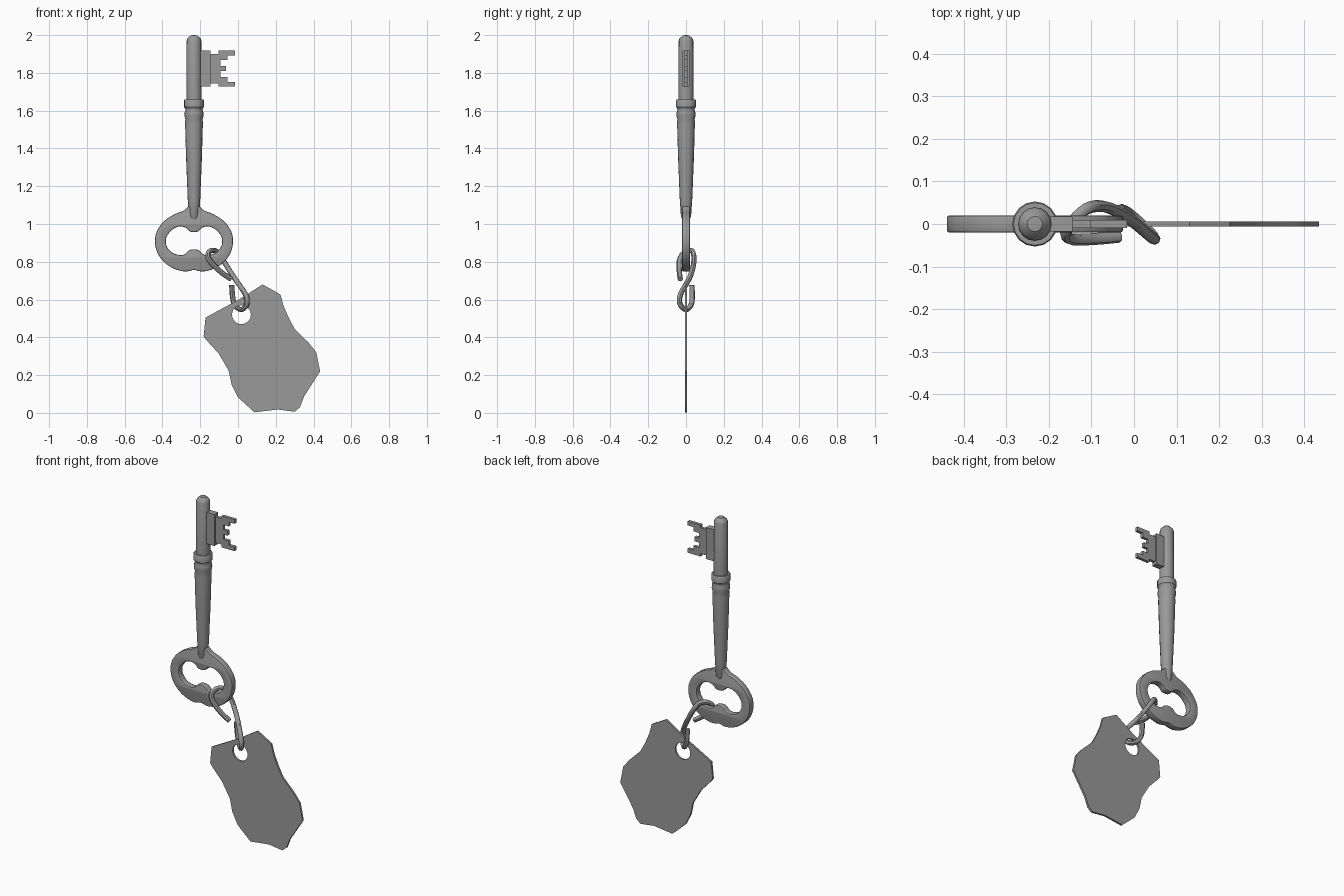
import bpy, bmesh, math
from mathutils import Vector

if "Cube" in bpy.data.objects:
    bpy.data.objects.remove(bpy.data.objects["Cube"])

steel = bpy.data.materials.new("grey metal")
steel.use_nodes = True
GREY = (0.32, 0.32, 0.32, 1)
steel.diffuse_color = GREY
steel.node_tree.nodes["Principled BSDF"].inputs["Base Color"].default_value = GREY

KEY_X = -0.233  # axis of the key


def finish(obj, angle=35):
    for o in bpy.context.selected_objects:
        o.select_set(False)
    obj.select_set(True)
    bpy.context.view_layer.objects.active = obj
    if obj.type == 'CURVE':
        bpy.ops.object.convert(target='MESH')
        obj = bpy.context.object
        bm = bmesh.new()
        bm.from_mesh(obj.data)
        bmesh.ops.remove_doubles(bm, verts=bm.verts, dist=0.0002)
        bmesh.ops.recalc_face_normals(bm, faces=bm.faces)
        bm.to_mesh(obj.data)
        bm.free()
    obj.data.materials.clear()
    obj.data.materials.append(steel)
    bpy.ops.object.shade_smooth_by_angle(angle=math.radians(angle))
    return obj


def smooth_path(points, steps, closed):
    """Catmull-Rom curve through the points."""
    p = [Vector(q) for q in points]
    n = len(p)
    pick = (lambda i: p[i % n]) if closed else (lambda i: p[max(0, min(n - 1, i))])
    out = []
    for i in range(n if closed else n - 1):
        a, b, c, d = (pick(i + k) for k in (-1, 0, 1, 2))
        for s in range(steps):
            t = s / steps
            out.append(0.5 * (2 * b + (c - a) * t + (2 * a - 5 * b + 4 * c - d) * t ** 2
                              + (3 * b - a - 3 * c + d) * t ** 3))
    return out if closed else out + [p[-1]]


def add_spline(curve, points, closed):
    sp = curve.splines.new('POLY')
    sp.points.add(len(points) - 1)
    for v, q in zip(sp.points, points):
        v.co = (*q, 0, 1) if len(q) == 2 else (*q, 1)
    sp.use_cyclic_u = closed


def plate(name, loops, half, bevel=0.0):
    """Flat upright plate; loops after the first are holes."""
    cu = bpy.data.curves.new(name, 'CURVE')
    cu.dimensions = '2D'
    cu.fill_mode = 'BOTH'
    cu.extrude = half - bevel
    cu.bevel_depth = bevel
    cu.bevel_resolution = 1
    cu.offset = -bevel
    for loop in loops:
        add_spline(cu, loop, True)
    obj = bpy.data.objects.new(name, cu)
    bpy.context.collection.objects.link(obj)
    obj.rotation_euler.x = math.pi / 2
    return finish(obj)


def mirrored(half):
    """Full symmetric loop from its right half, whose ends lie on the axis."""
    full = half + [(-x, z) for x, z in half[-2:0:-1]]
    return [(x + KEY_X, z) for x, z in full]


# Key shaft: turned profile with rounded tip, collar, bead and taper
profile = [(0, 2), (0.018, 1.998), (0.034, 1.983), (0.039, 1.97), (0.04, 1.66),
           (0.05, 1.66), (0.053, 1.655), (0.053, 1.62), (0.047, 1.612), (0.045, 1.605),
           (0.05, 1.59), (0.051, 1.575), (0.046, 1.555), (0.047, 1.53), (0.042, 1.35),
           (0.033, 1.13), (0.027, 1.04), (0.018, 1.02), (0, 1.015)]
bm = bmesh.new()
vs = [bm.verts.new((r, 0, z)) for r, z in profile]
es = [bm.edges.new(pair) for pair in zip(vs, vs[1:])]
bmesh.ops.spin(bm, geom=vs + es, cent=(0, 0, 0), axis=(0, 0, 1), angle=math.tau, steps=16)
bmesh.ops.remove_doubles(bm, verts=bm.verts, dist=0.0005)
bmesh.ops.recalc_face_normals(bm, faces=bm.faces)
me = bpy.data.meshes.new("key_shaft")
bm.to_mesh(me)
bm.free()
shaft = bpy.data.objects.new("key_shaft", me)
bpy.context.collection.objects.link(shaft)
shaft.location.x = KEY_X
finish(shaft)

# Key bow: rounded ring with a two-lobed opening
outer = [(0, 1.1), (0.03, 1.092), (0.055, 1.07), (0.1, 1.053), (0.155, 1.018),
         (0.195, 0.965), (0.207, 0.91), (0.195, 0.85), (0.16, 0.8), (0.11, 0.765),
         (0.06, 0.75), (0.03, 0.75), (0, 0.757)]
inner = [(0, 0.957), (0.025, 0.962), (0.042, 0.98), (0.078, 0.987), (0.118, 0.968),
         (0.146, 0.93), (0.147, 0.89), (0.125, 0.855), (0.09, 0.838), (0.052, 0.838),
         (0.027, 0.86), (0, 0.866)]
plate("key_bow", [smooth_path(mirrored(h), 3, True) for h in (outer, inner)], 0.02, 0.006)

# Key bit: thick root and thin notched blade, mirrored about its middle
MID = 1.823
upper = [(-0.15, 0.078), (-0.103, 0.078), (-0.103, 0.095), (-0.017, 0.095),
         (-0.017, 0.07), (-0.055, 0.07), (-0.055, 0.044), (-0.092, 0.044),
         (-0.092, 0.014), (-0.064, 0.014)]
blade = [(x, MID + z) for x, z in upper] + [(x, MID - z) for x, z in reversed(upper)]
plate("bit_blade", [blade], 0.009)
root = [(x, MID + z) for x, z in ((-0.21, -0.095), (-0.145, -0.095), (-0.145, 0.095), (-0.21, 0.095))]
plate("bit_root", [root], 0.018)

# Tag: thin hide-shaped plate with a round hole
hide = [(0.13, 0.68), (0.225, 0.627), (0.24, 0.57), (0.268, 0.505), (0.3, 0.445),
        (0.373, 0.373), (0.415, 0.32), (0.435, 0.22), (0.35, 0.087), (0.328, 0.03),
        (0.3, 0.006), (0.21, 0.018), (0.087, 0.003), (0.066, 0.022), (0, 0.082),
        (-0.034, 0.15), (-0.05, 0.225), (-0.103, 0.315), (-0.172, 0.39),
        (-0.182, 0.405), (-0.172, 0.505), (0.008, 0.602)]
hole = [(0.018 + 0.05 * math.cos(a), 0.52 + 0.05 * math.sin(a))
        for a in (math.tau * i / 20 for i in range(20))]
plate("tag", [hide, hole], 0.006)

# S-shaped wire hook joining the bow and the tag
wire = [(-0.035, -0.03, 0.708), (-0.09, -0.035, 0.745), (-0.145, -0.036, 0.8),
        (-0.16, -0.022, 0.835), (-0.145, 0.005, 0.858), (-0.113, 0.035, 0.855),
        (-0.075, 0.042, 0.802), (-0.03, 0.025, 0.73), (0.005, 0, 0.68),
        (0.037, -0.027, 0.632), (0.048, -0.035, 0.592), (0.038, -0.022, 0.56),
        (0.012, 0.003, 0.547), (-0.015, 0.026, 0.57), (-0.028, 0.033, 0.61),
        (-0.033, 0.031, 0.677)]
cu = bpy.data.curves.new("hook", 'CURVE')
cu.dimensions = '3D'
cu.bevel_depth = 0.014
cu.bevel_resolution = 2
cu.use_fill_caps = True
add_spline(cu, smooth_path(wire, 3, False), False)
hook = bpy.data.objects.new("hook", cu)
bpy.context.collection.objects.link(hook)
finish(hook, 45)
